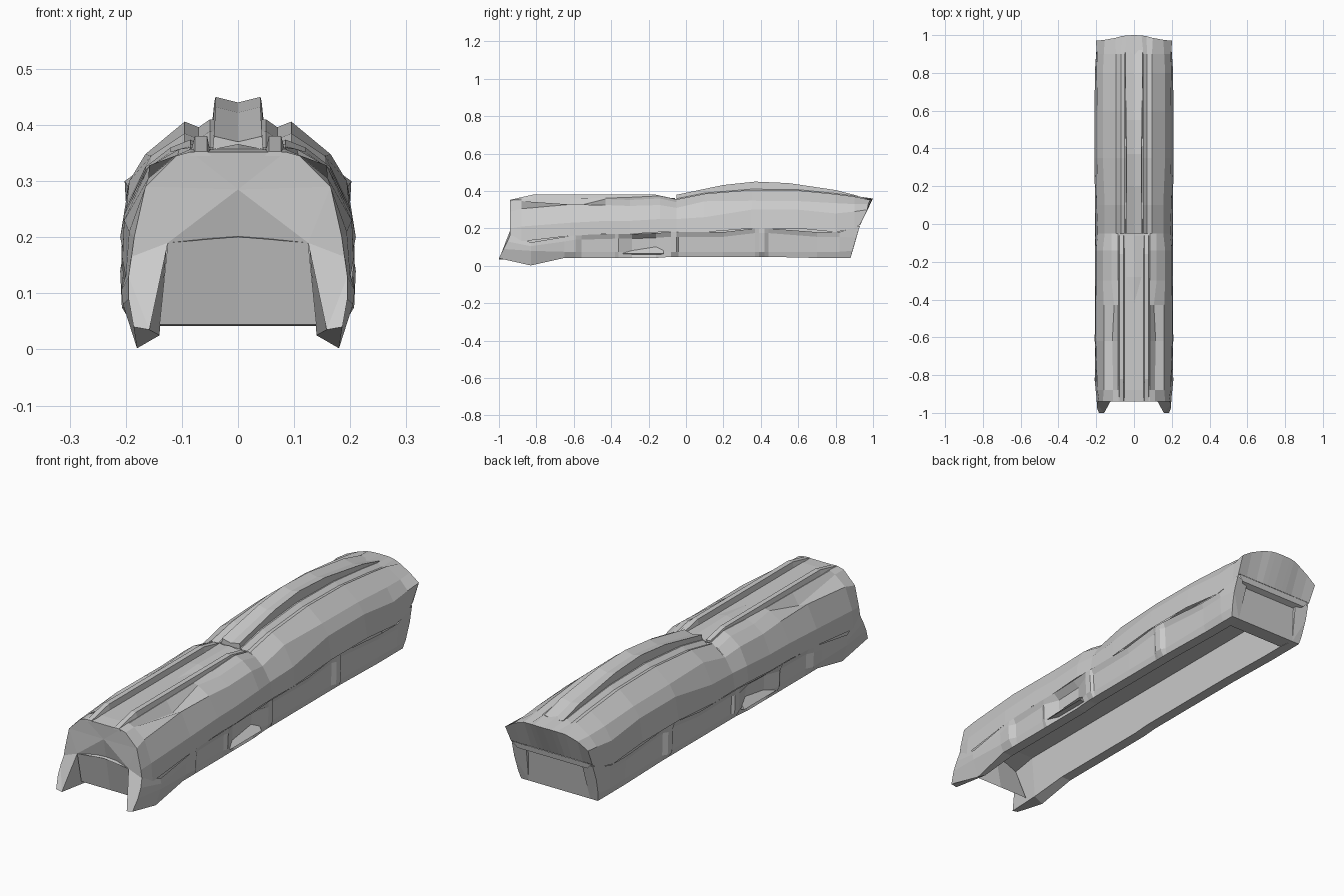
import bpy, bmesh

def half_mesh(name, verts, faces):
    """Flat-faced half (+x side), mirrored over x = 0."""
    me = bpy.data.meshes.new(name)
    me.from_pydata(verts, [], faces)
    bm = bmesh.new()
    bm.from_mesh(me)
    bmesh.ops.remove_doubles(bm, verts=bm.verts, dist=0.0005)
    bmesh.ops.recalc_face_normals(bm, faces=bm.faces)
    bm.to_mesh(me)
    bm.free()
    ob = bpy.data.objects.new(name, me)
    bpy.context.collection.objects.link(ob)
    m = ob.modifiers.new("mirror", 'MIRROR')
    m.merge_threshold = 0.001
    return ob

def loft(name, rows, caps=()):
    """Skin rows of (x, y, z) points; caps are row indices to fill."""
    n = len(rows[0])
    verts = [p for r in rows for p in r]
    faces = [(i*n+j, i*n+j+1, (i+1)*n+j+1, (i+1)*n+j)
             for i in range(len(rows)-1) for j in range(n-1)]
    for c in caps:
        c %= len(rows)
        faces.append(tuple(range(c*n, c*n+n)))
    return half_mesh(name, verts, faces)

# Front upper shell with diamond recess: y, top z, groove x z, lip x z, side x z, seam x z
front = [
    (-.94, .352, .110, .345, .165, .29, .185, .20, .190, .16),
    (-.88, .357, .110, .346, .160, .305, .194, .21, .200, .13),
    (-.62, .360, .115, .310, .158, .328, .203, .23, .206, .16),
    (-.43, .362, .105, .357, .160, .325, .203, .24, .205, .17),
    (-.30, .366, .120, .352, .165, .32, .200, .24, .205, .17),
    (-.14, .374, .120, .360, .165, .325, .200, .25, .206, .18),
    (-.05, .355, .120, .340, .155, .31, .192, .25, .203, .18),
]
rows = [[(0, y, min(zt, .356)), (.05, y, min(zt, .356)), (.085, y, zt), (xg, y, zg),
         (xs, y, zs), (xm, y, zm), (xw, y, zw)]
        for y, zt, xg, zg, xs, zs, xm, zm, xw, zw in front]
loft("front_shell", rows)

# Twin rails either side of the top channel
rail = [(-.94, .353), (-.82, .380), (-.16, .380), (-.06, .358)]
loft("top_rail", [[(.048, y, .345), (.055, y, z), (.077, y, z), (.086, y, .345)]
                  for y, z in rail], caps=(0, -1))
# Wedge in the channel
loft("channel_wedge", [[(0, -.42, .358), (.001, -.42, .358)],
                       [(0, -.28, .366), (.04, -.28, .358)],
                       [(0, -.06, .362), (.045, -.06, .357)]])

# Rear upper shell: y, shoulder z, upper x z, side x z, seam x z
rear = [
    (-.05, .355, .155, .31, .192, .25, .203, .18),
    (.10, .385, .155, .345, .198, .26, .206, .18),
    (.35, .406, .165, .348, .194, .30, .210, .20),
    (.60, .403, .165, .346, .194, .30, .210, .20),
    (.80, .383, .165, .335, .198, .28, .206, .18),
    (.90, .370, .160, .330, .196, .29, .200, .20),
]
rows = [[(0, y, zs), (.05, y, zs+.004), (.07, y, zs-.010), (.095, y, zs),
         (xu, y, zu), (xm, y, zm), (xw, y, zw)]
        for y, zs, xu, zu, xm, zm, xw, zw in rear]
tail = [(0, 1, .36), (.04, .998, .36), (.065, .995, .358), (.10, .985, .352),
        (.155, .975, .33), (.202, .97, .30), (.195, .93, .22)]
loft("rear_shell", rows + [tail])

# Raised spine over the rear half
spine = [(-.05, .380, .043), (.20, .432, .040), (.37, .450, .040),
         (.55, .442, .042), (.80, .405, .046), (.92, .374, .046)]
loft("rear_spine", [[(0, y, z-.055), (0, y, z-.010), (w, y, z), (w+.004, y, z-.055)]
                    for y, z, w in spine], caps=(0, -1))

# Lower skirt with prong, ribs, pockets and inner channel wall
def skirt_row(y, zs, xm, xb=.187, zb=.042):
    return [(.206, y, zs), (xm, y, zs-.025), (xm-.003, y, .075), (xb, y, zb),
            (.14, y, zb), (.125, y, .21), (0, y, .21)]
skirt = [[(.19, -.94, .165), (.195, -.955, .13), (.195, -.975, .09),
          (.186, -1, .04), (.158, -1, .035), (.125, -.94, .19), (0, -.935, .20)],
         [(.203, -.83, .125), (.208, -.83, .105), (.205, -.83, .08),
          (.18, -.83, .002), (.14, -.83, .025), (.125, -.83, .21), (0, -.83, .21)]]
for y, zs, xm in [(-.65, .155, .206), (-.59, .165, .21), (-.56, .165, .194),
                  (-.38, .17, .197), (-.36, .17, .205), (-.29, .17, .178),
                  (-.16, .175, .178), (-.08, .18, .205), (-.05, .18, .205),
                  (-.04, .18, .194), (.20, .18, .197), (.37, .20, .197),
                  (.39, .20, .208), (.42, .20, .208), (.44, .20, .195),
                  (.70, .18, .198), (.82, .18, .203)]:
    skirt.append(skirt_row(y, zs, xm, zb=.048 if -.1 < y < .7 else .042))
skirt.append([(.197, .93, .215), (.20, .91, .15), (.195, .89, .08),
              (.187, .88, .042), (.15, .88, .042), (.135, .92, .21), (0, .92, .21)])
loft("side_skirt", skirt)
# Closed ends of the skirt: front prong face and rear post face
for name, row in (("prong_face", skirt[0]), ("rear_post_face", skirt[-1])):
    half_mesh(name, row[:6], [(0, 1, 4, 5), (1, 2, 3, 4)])

# Pocket step inside the skirt recess
loft("pocket_step", [[(.17, -.34, .06), (.20, -.34, .065), (.17, -.34, .075)],
                     [(.17, -.12, .06), (.20, -.12, .065), (.17, -.12, .11)]],
     caps=(0, -1))

# Front face fan around the centre point, with the lower panel
half_mesh("front_face",
          [(0, -.94, .352), (.085, -.94, .352), (.11, -.94, .345), (.165, -.94, .29),
           (.185, -.94, .20), (.19, -.94, .165), (.125, -.94, .19), (0, -.935, .285),
           (.14, -.89, .044), (0, -.89, .044)],
          [(0, 1, 7), (1, 2, 3, 7), (3, 6, 7), (3, 4, 5, 6), (7, 6, 8, 9)])

# Rear closing plate: inner wall, bottom, back panel
loft("rear_plate", [[(0, y, z), (x, y, z)] for x, y, z in
                    [(.127, .81, .21), (.14, .81, .044), (.16, .88, .042),
                     (.155, .905, .19), (.17, .93, .20), (.195, .935, .225)]])

# Arched underside of the flared tail
loft("tail_arch", [tail, [(x*.98, .935, min(z, .226)) for x, y, z in tail]])
